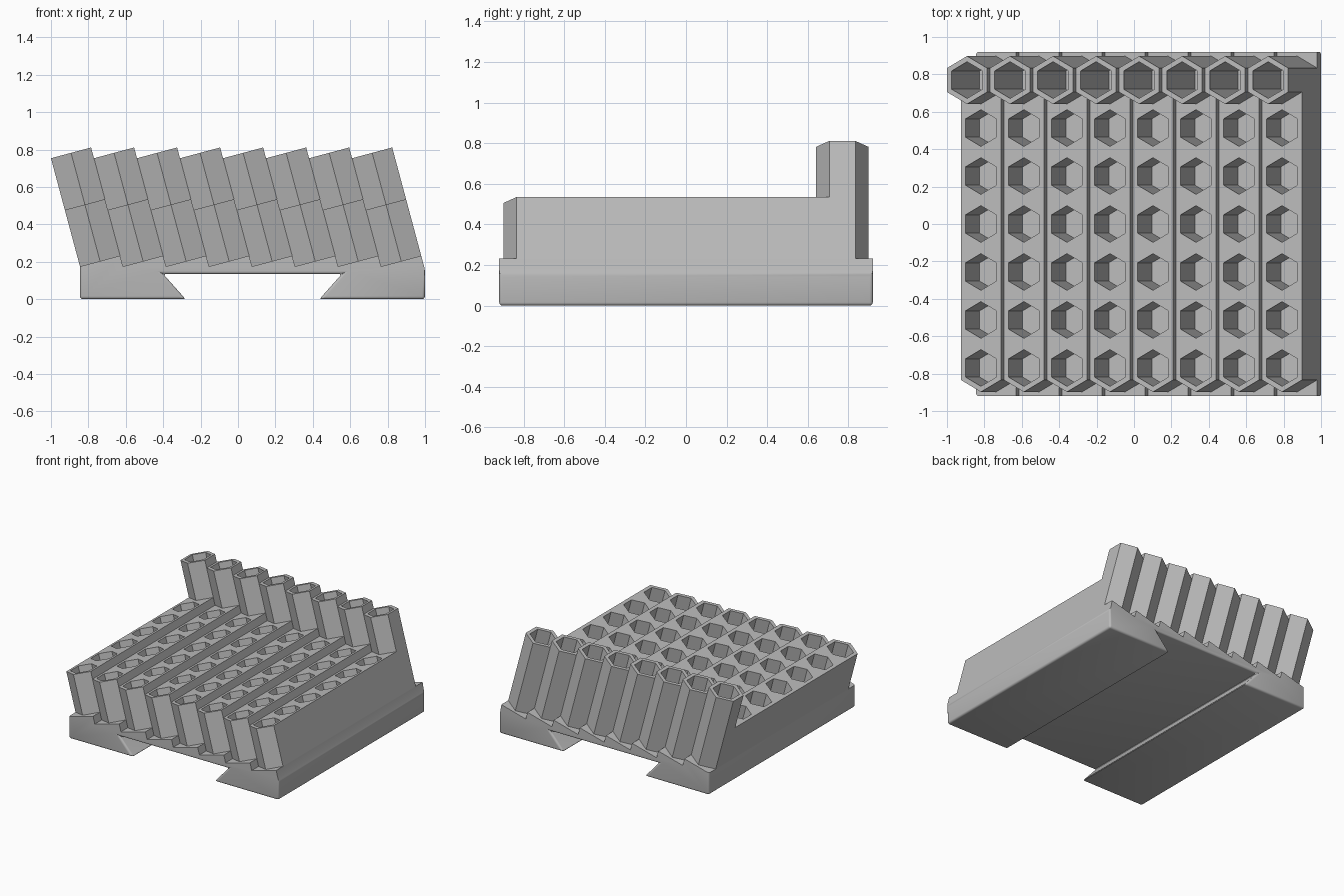
import bpy, bmesh
from math import sin, cos, tan, pi, radians
from mathutils import Vector

if "Cube" in bpy.data.objects:
    bpy.data.objects.remove(bpy.data.objects["Cube"])

COLS, ROWS = 8, 7
PITCH = 0.23                      # column spacing along x
TILT = radians(15)
X0, Z0 = -0.845, 0.175            # lower left corner of the first column
W = PITCH * cos(TILT) / 2         # half width of a socket
R = W / cos(pi / 6)               # socket outer radius
R_HOLE = 0.098
LOW, TALL, FLOOR = 0.313, 0.599, 0.02
U = Vector((cos(TILT), 0, sin(TILT)))
AXIS = Vector((-sin(TILT), 0, cos(TILT)))

grey = bpy.data.materials.new("light_grey")
grey.use_nodes = True
grey.diffuse_color = (0.5, 0.5, 0.5, 1)
grey.node_tree.nodes["Principled BSDF"].inputs["Base Color"].default_value = (0.5, 0.5, 0.5, 1)


def make_object(name, bm):
    mesh = bpy.data.meshes.new(name)
    bm.to_mesh(mesh)
    bm.free()
    mesh.materials.append(grey)
    obj = bpy.data.objects.new(name, mesh)
    bpy.context.collection.objects.link(obj)
    return obj


def hexagon(radius):
    return [(radius * cos(a), radius * sin(a)) for a in (radians(30 + 60 * k) for k in range(6))]


def add_socket(bm, y, outline, height, walls):
    """Tilted cell with a hexagonal hole; walls lists the outline edges closed by a side face."""
    def ring(points, h):
        origin = Vector((X0, y, Z0)) + U * W + AXIS * h
        return [bm.verts.new(origin + U * u + Vector((0, v, 0))) for u, v in points]
    hole = hexagon(R_HOLE)
    bottom, top = ring(outline, 0), ring(outline, height)
    rim, floor = ring(hole, height), ring(hole, FLOOR)
    for i in range(6):
        j = (i + 1) % 6
        bm.faces.new((top[i], top[j], rim[j], rim[i]))
        bm.faces.new((rim[i], rim[j], floor[j], floor[i]))
        if i in walls:
            bm.faces.new((bottom[i], bottom[j], top[j], top[i]))
    bm.faces.new(floor)


def finish_sockets(name, bm):
    bmesh.ops.remove_doubles(bm, verts=bm.verts, dist=0.0005)
    loose = [v for v in bm.verts if not v.link_faces]
    bmesh.ops.delete(bm, geom=loose, context='VERTS')
    obj = make_object(name, bm)
    array = obj.modifiers.new("columns", 'ARRAY')
    array.count = COLS
    array.use_relative_offset = False
    array.use_constant_offset = True
    array.constant_offset_displace = (PITCH, 0, 0)


def row_y(row):
    return (row - (ROWS - 1) / 2) * 2 * R


# Low socket blocks: pointed at the front, notched around the tall sockets behind
bm = bmesh.new()
for row in range(ROWS - 1):
    first, last = row == 0, row == ROWS - 2
    back = R * 1.5 if last else R
    front = -R / 2 if first else -R
    outline = [(W, back), (0, R), (-W, back), (-W, front), (0, -R), (W, front)]
    add_socket(bm, row_y(row), outline, LOW, (2, 3, 4, 5) if first else (2, 5))
finish_sockets("low_socket_blocks", bm)

# Tall rear sockets
bm = bmesh.new()
add_socket(bm, row_y(ROWS - 1), hexagon(R), TALL, range(6))
finish_sockets("tall_rear_sockets", bm)

# Base: sawtooth top, dovetail slot underneath
SIDE_Z = 0.157
profile = []
for i in range(COLS):
    x = X0 + i * PITCH
    profile += [(x, Z0), (x + 2 * W * U.x, Z0 + 2 * W * U.z)]
right = profile[-1][0] + (profile[-1][1] - SIDE_Z) * tan(TILT)
profile += [(right, SIDE_Z), (right, 0), (0.435, 0), (0.555, 0.135),
            (-0.4, 0.135), (-0.28, 0), (X0, 0)]
bm = bmesh.new()
cap = bm.faces.new([bm.verts.new((x, -0.92, z)) for x, z in profile])
extruded = bmesh.ops.extrude_face_region(bm, geom=[cap], use_keep_orig=True)["geom"]
bmesh.ops.translate(bm, vec=(0, 1.84, 0), verts=[g for g in extruded if isinstance(g, bmesh.types.BMVert)])
bmesh.ops.recalc_face_normals(bm, faces=bm.faces)
outer = (X0, right)
rounded = []
for e in bm.edges:
    a, b = (v.co for v in e.verts)
    low = max(a.z, b.z) < 0.16
    corner = abs(a.x - b.x) < 1e-5 and abs(a.z - b.z) > 0.1 and min(abs(a.x - x) for x in outer) < 1e-4
    if low or corner:
        rounded.append(e)
bmesh.ops.bevel(bm, geom=rounded, offset=0.016, segments=3, profile=0.5, affect='EDGES', clamp_overlap=True)
base = make_object("base", bm)
bpy.context.view_layer.objects.active = base
base.select_set(True)
bpy.ops.object.shade_smooth_by_angle(angle=radians(35))
